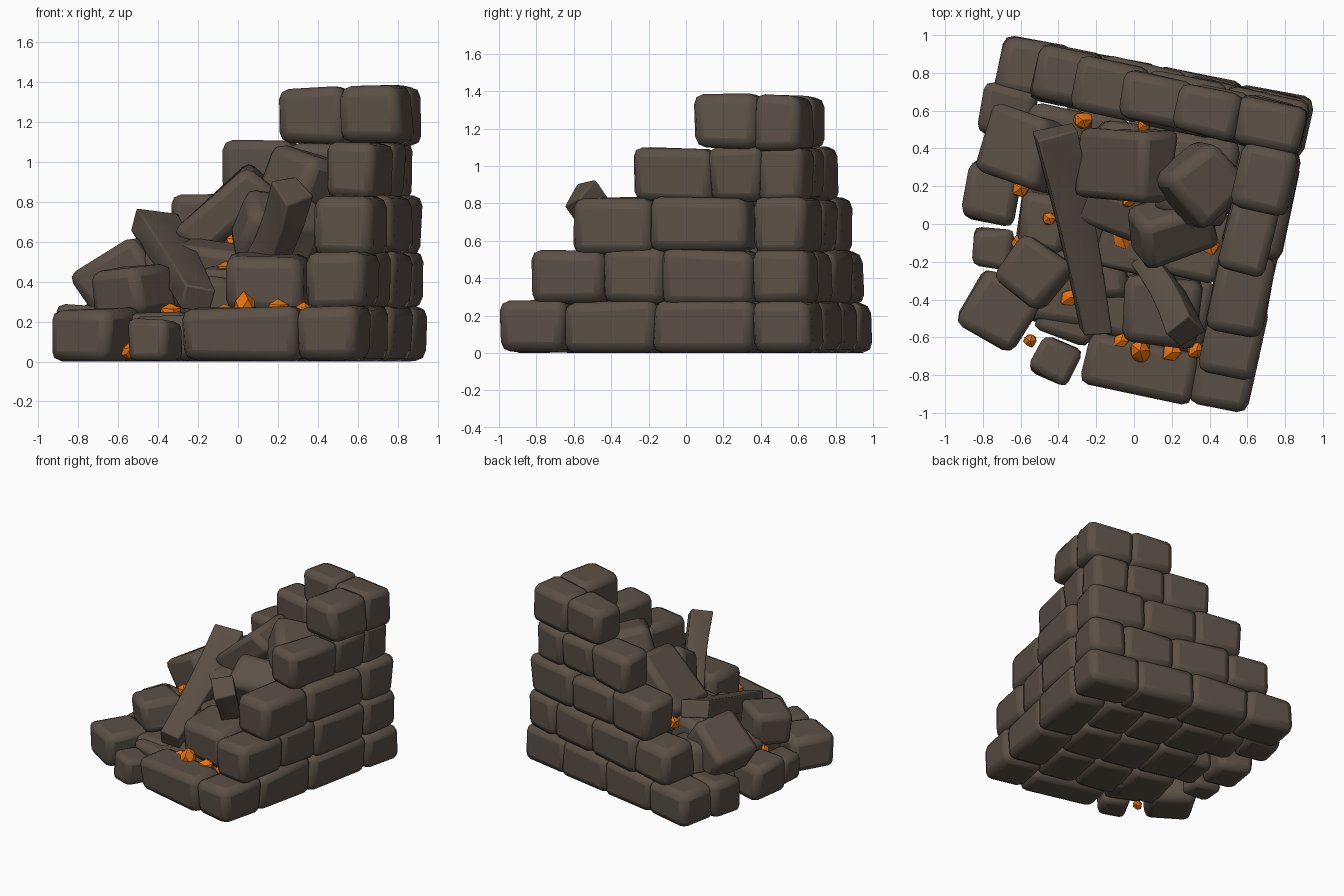
import bpy, bmesh, math, random
from mathutils import Matrix, Vector, Euler

if "Cube" in bpy.data.objects:
    bpy.data.objects.remove(bpy.data.objects["Cube"])

random.seed(7)


def material(name, rgb):
    m = bpy.data.materials.new(name)
    m.diffuse_color = (*rgb, 1)
    m.use_nodes = True
    m.node_tree.nodes["Principled BSDF"].inputs["Base Color"].default_value = m.diffuse_color
    return m


STONE = material("dark_brown_stone", (0.105, 0.08, 0.062))
EMBER = material("ember_orange", (0.85, 0.18, 0.005))


def finish(name, bm, mat, bevel=0.0, angle=70):
    bmesh.ops.recalc_face_normals(bm, faces=bm.faces)
    me = bpy.data.meshes.new(name)
    bm.to_mesh(me)
    bm.free()
    ob = bpy.data.objects.new(name, me)
    bpy.context.collection.objects.link(ob)
    me.materials.append(mat)
    if bevel:
        mod = ob.modifiers.new("worn_edges", 'BEVEL')
        mod.width, mod.segments, mod.limit_method = bevel, 2, 'NONE'
    bpy.ops.object.select_all(action='DESELECT')
    ob.select_set(True)
    bpy.context.view_layer.objects.active = ob
    bpy.ops.object.shade_smooth_by_angle(angle=math.radians(angle))
    return ob


# One worn stone: a box with shifted corners and rounded edges
def stone(name, centre, size, rot=(0, 0, 0), jitter=0.02):
    bm = bmesh.new()
    bmesh.ops.create_cube(bm, size=1)
    m = Matrix.Translation(centre) @ Euler([math.radians(a) for a in rot]).to_matrix().to_4x4()
    for v in bm.verts:
        p = Vector([c * s for c, s in zip(v.co, size)])
        p += Vector([random.uniform(-jitter, jitter) for _ in range(3)])
        v.co = m @ p
        v.co.z = max(v.co.z, 0)
    return finish(name, bm, STONE, bevel=min(size) * 0.19)


# The walls sit on a square turned about the vertical axis
TURN = -12


def turned(u, v, z):
    return Matrix.Rotation(math.radians(TURN), 3, 'Z') @ Vector((u, v, z))


def wall_stone(name, u0, u1, v0, v1, z0, z1):
    c = turned((u0 + u1) / 2, (v0 + v1) / 2, (z0 + z1) / 2)
    stone(name, c, (u1 - u0 + 0.015, v1 - v0 + 0.01, z1 - z0 + 0.015), (0, 0, TURN), 0.016)


LEVELS = [0, 0.27, 0.545, 0.82, 1.095, 1.37]
BACK_OUTER = [0.84, 0.83, 0.81, 0.795, 0.785]
BACK_JOINTS = [
    [-0.86, -0.5, -0.05, 0.4, 0.785],
    [-0.68, -0.35, 0.1, 0.5, 0.78],
    [-0.45, -0.08, 0.33, 0.77],
    [-0.20, 0.15, 0.47, 0.72],
    [0.09, 0.42, 0.77],
]
SIDE_JOINTS = [
    [-0.855, -0.5, -0.01, 0.53],
    [-0.68, -0.3, 0.03, 0.53],
    [-0.45, -0.02, 0.5],
    [-0.13, 0.28, 0.56],
    [0.21, 0.55],
]
for i, (back, side) in enumerate(zip(BACK_JOINTS, SIDE_JOINTS)):
    z0, z1 = LEVELS[i], LEVELS[i + 1]
    for a, b in zip(back, back[1:]):
        wall_stone("back_wall_stone", a, b, 0.54, BACK_OUTER[i], z0, z1)
    inset = 0.05 if i == 3 else 0.0
    for a, b in zip(side, side[1:]):
        wall_stone("right_wall_stone", 0.49, 0.78 - inset, a, b, z0, z1)
wall_stone("front_wall_stone", -0.1, 0.48, -0.87, -0.61, 0, 0.26)

# Floor stones inside the walls, with a second layer towards the back
for a, b in ((-0.47, -0.14), (-0.14, 0.18), (0.18, 0.49)):
    for c, d in ((-0.6, -0.22), (-0.22, 0.16), (0.16, 0.54)):
        wall_stone("floor_stone", a, b, c, d, 0, 0.24)
        if a > -0.4 and c > -0.3:
            wall_stone("inner_fill_stone", a, b, c, d, 0.24, 0.46)

# Broken left wall: centre, size, rotation in degrees
for c, s, r in (
    ((-0.67, 0.60, 0.14), (0.27, 0.26, 0.28), (0, 0, -12)),
    ((-0.58, 0.40, 0.42), (0.38, 0.38, 0.26), (0, -33, -15)),
    ((-0.42, 0.45, 0.24), (0.34, 0.34, 0.47), (0, 0, -12)),
    ((-0.75, 0.17, 0.14), (0.27, 0.31, 0.28), (0, 0, -12)),
    ((-0.74, -0.13, 0.10), (0.20, 0.20, 0.20), (0, 0, -5)),
    ((-0.72, -0.47, 0.135), (0.34, 0.33, 0.27), (0, 0, -31)),
    ((-0.53, -0.26, 0.35), (0.30, 0.31, 0.25), (5, -6, -38)),
    ((-0.42, -0.72, 0.10), (0.21, 0.21, 0.20), (0, 0, -28)),
    ((-0.48, 0.02, 0.16), (0.24, 0.30, 0.30), (0, 0, -10)),
    ((-0.34, -0.48, 0.12), (0.32, 0.25, 0.24), (0, 0, -20)),
):
    stone("left_wall_stone", c, s, r)

# Fallen rubble heaped in the corner
for c, s, r in (
    ((-0.06, 0.32, 0.74), (0.52, 0.34, 0.23), (0, -42, -4)),
    ((0.02, 0.38, 0.58), (0.45, 0.30, 0.30), (0, 0, -12)),
    ((0.35, 0.22, 0.88), (0.35, 0.35, 0.30), (16, 10, 42)),
    ((0.33, 0.25, 0.60), (0.38, 0.45, 0.35), (0, 0, -12)),
    ((0.21, -0.03, 0.65), (0.40, 0.28, 0.30), (28, 12, 18)),
    ((0.14, -0.47, 0.39), (0.40, 0.35, 0.29), (3, 0, -6)),
    ((-0.02, -0.10, 0.36), (0.34, 0.28, 0.18), (5, 3, -15)),
    ((-0.12, 0.08, 0.49), (0.34, 0.20, 0.20), (8, 6, -25)),
    ((-0.15, -0.27, 0.31), (0.24, 0.26, 0.24), (0, 0, 10)),
    ((-0.30, 0.28, 0.42), (0.26, 0.36, 0.28), (0, -10, -12)),
):
    stone("rubble_stone", c, s, r, 0.03)


# Charred beams: tapered boxes, rolled and slightly sagging
def beam(name, low, high, w_low, w_high, thick, roll, sag):
    low, high = Vector(low), Vector(high)
    d = (high - low).normalized()
    side = d.cross(Vector((0, 0, 1))).normalized()
    up = side.cross(d)
    q = Matrix.Rotation(math.radians(roll), 3, d)
    side, up = q @ side, q @ up
    bm = bmesh.new()
    rings = []
    for k in range(5):
        t = k / 4
        c = low.lerp(high, t) + Vector((sag, 0, -abs(sag))) * math.sin(math.pi * t)
        w = w_low + (w_high - w_low) * t
        ring = []
        for sx, sy in ((-1, -1), (1, -1), (1, 1), (-1, 1)):
            j = d * random.uniform(-0.02, 0.02)
            ring.append(bm.verts.new(c + side * sx * w / 2 + up * sy * thick / 2 + j))
        rings.append(ring)
    for a, b in zip(rings, rings[1:]):
        for k in range(4):
            bm.faces.new((a[k], a[(k + 1) % 4], b[(k + 1) % 4], b[k]))
    bm.faces.new(rings[0])
    bm.faces.new(rings[-1])
    finish(name, bm, STONE, bevel=0.01, angle=40)


beam("long_fallen_beam", (-0.20, -0.57, 0.31), (-0.42, 0.50, 0.70), 0.15, 0.22, 0.13, 8, 0.01)
beam("short_leaning_beam", (0.03, -0.16, 0.36), (0.27, -0.57, 0.86), 0.12, 0.16, 0.16, 12, 0.03)

# Glowing embers between the stones: position and radius
for x, y, z, r in (
    (-0.27, 0.55, 0.57, 0.055), (0.05, 0.52, 0.74, 0.04), (-0.60, 0.19, 0.31, 0.055),
    (-0.61, -0.10, 0.20, 0.045), (-0.45, 0.03, 0.33, 0.04), (-0.06, -0.08, 0.45, 0.062),
    (-0.03, 0.12, 0.60, 0.04), (0.40, -0.11, 0.475, 0.06), (-0.34, -0.39, 0.24, 0.06),
    (-0.55, -0.62, 0.05, 0.04), (0.03, -0.67, 0.28, 0.07), (0.20, -0.68, 0.26, 0.06),
    (0.33, -0.67, 0.25, 0.05), (-0.07, -0.62, 0.25, 0.045), (0.05, -0.29, 0.46, 0.035),
):
    bm = bmesh.new()
    bmesh.ops.create_icosphere(bm, subdivisions=1, radius=r)
    for v in bm.verts:
        v.co = v.co * random.uniform(0.8, 1.1) + Vector((x, y, z))
        v.co.z = max(v.co.z, 0.01)
    finish("ember", bm, EMBER, angle=30)
